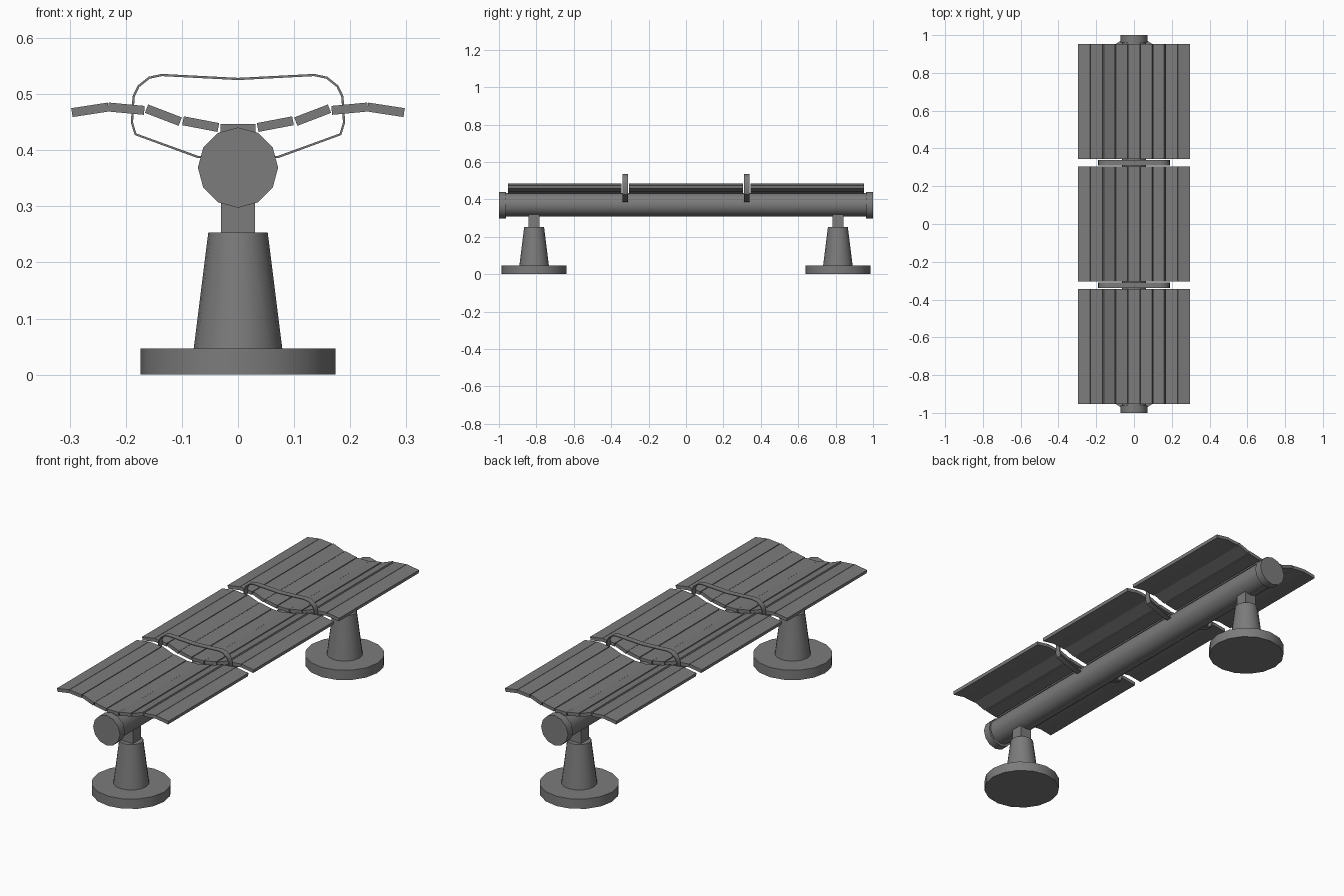
import bpy, bmesh, math
from mathutils import Vector

if "Cube" in bpy.data.objects:
    bpy.data.objects.remove(bpy.data.objects["Cube"], do_unlink=True)

GREY = (0.2, 0.2, 0.2, 1)
mat = bpy.data.materials.new("dark grey")
mat.use_nodes = True
mat.diffuse_color = GREY
mat.node_tree.nodes["Principled BSDF"].inputs["Base Color"].default_value = GREY


def finish(obj, name, smooth=False):
    obj.name = name
    obj.data.materials.append(mat)
    if smooth:
        bpy.ops.object.select_all(action="DESELECT")
        obj.select_set(True)
        bpy.context.view_layer.objects.active = obj
        bpy.ops.object.shade_smooth_by_angle(angle=math.radians(40))
    return obj


def cone(name, r1, r2, depth, loc, sides, along_y=False):
    rot = (math.pi / 2, 0, 0) if along_y else (0, 0, 0)
    bpy.ops.mesh.primitive_cone_add(vertices=sides, radius1=r1, radius2=r2,
                                    depth=depth, location=loc, rotation=rot)
    return finish(bpy.context.object, name, True)


def extrude_profile(name, pts, y0, y1):
    """Closed x-z outline extruded along y."""
    bm = bmesh.new()
    face = bm.faces.new([bm.verts.new((x, y0, z)) for x, z in pts])
    ext = bmesh.ops.extrude_face_region(bm, geom=[face])["geom"]
    bmesh.ops.translate(bm, vec=(0, y1 - y0, 0),
                        verts=[v for v in ext if isinstance(v, bmesh.types.BMVert)])
    bmesh.ops.recalc_face_normals(bm, faces=bm.faces)
    mesh = bpy.data.meshes.new(name)
    bm.to_mesh(mesh)
    bm.free()
    obj = bpy.data.objects.new(name, mesh)
    bpy.context.collection.objects.link(obj)
    return finish(obj, name)


# Main beam
cone("beam", 0.0625, 0.0625, 1.95, (0, 0, 0.372), 16, True)

# Pedestals and beam end caps
for side, s in (("front", -1), ("back", 1)):
    y = s * 0.812
    cone(side + "_base", 0.174, 0.174, 0.047, (0, y, 0.0235), 16)
    cone(side + "_pedestal", 0.079, 0.053, 0.207, (0, y, 0.1495), 16)
    bpy.ops.mesh.primitive_cube_add(size=1, location=(0, y, 0.29))
    bpy.context.object.scale = (0.06, 0.06, 0.09)
    finish(bpy.context.object, side + "_neck")
    cone(side + "_end_cap", 0.0715, 0.0715, 0.038, (0, s * 0.981, 0.369), 12, True)

# Seat slats: centre lines of the cross-section on the +x half
half = [((0.035, 0.4405), (0.098, 0.4525)),
        ((0.103, 0.451), (0.163, 0.474)),
        ((0.167, 0.471), (0.231, 0.477)),
        ((0.231, 0.477), (0.296, 0.467))]
lines = [((-0.031, 0.4385), (0.031, 0.4385))] + half
lines += [((-b[0], b[1]), (-a[0], a[1])) for a, b in half]
lines.sort()
for part, y0, y1 in (("front", -0.953, -0.345), ("middle", -0.305, 0.305),
                     ("back", 0.345, 0.953)):
    for i, (a, b) in enumerate(lines):
        a, b = Vector(a), Vector(b)
        d = (b - a).normalized()
        n = Vector((-d.y, d.x)) * 0.008
        extrude_profile(f"{part}_slat_{i + 1}", [a - n, b - n, b + n, a + n], y0, y1)

# Armrest loops: flat strip bent around the seat and fixed in the beam
arm = [(0.136, 0.536), (0.159, 0.531), (0.179, 0.515), (0.188, 0.496),
       (0.191, 0.449), (0.184, 0.427), (0.072, 0.386), (0.04, 0.386)]
outer = [(0, 0.529)] + arm + [(-x, z) for x, z in reversed(arm)]
for side, y in (("front", -0.325), ("back", 0.325)):
    n = len(outer)
    pts = [Vector(p) for p in outer]
    bm = bmesh.new()
    rings = []
    for i, p in enumerate(pts):
        t = ((p - pts[i - 1]).normalized() + (pts[(i + 1) % n] - p).normalized()).normalized()
        q = p + Vector((t.y, -t.x)) * 0.004
        rings.append([bm.verts.new((v.x, yy, v.y))
                      for v, yy in ((p, y - 0.014), (p, y + 0.014),
                                    (q, y + 0.014), (q, y - 0.014))])
    for i in range(n):
        a, b = rings[i], rings[(i + 1) % n]
        for k in range(4):
            bm.faces.new((a[k], a[(k + 1) % 4], b[(k + 1) % 4], b[k]))
    bmesh.ops.recalc_face_normals(bm, faces=bm.faces)
    mesh = bpy.data.meshes.new("armrest")
    bm.to_mesh(mesh)
    bm.free()
    obj = bpy.data.objects.new("armrest", mesh)
    bpy.context.collection.objects.link(obj)
    finish(obj, side + "_armrest", True)
